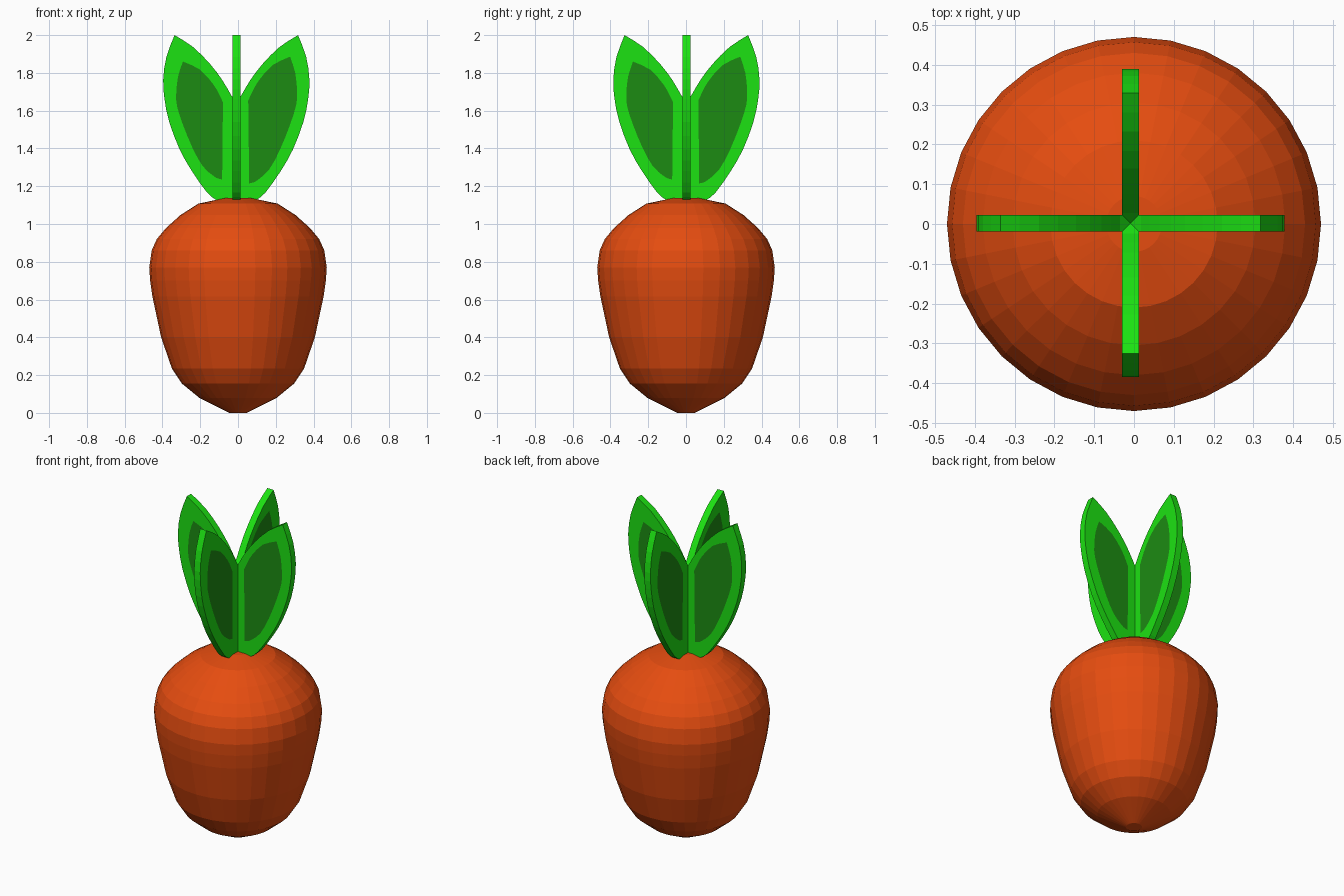
import bpy, bmesh, math
from mathutils import Matrix, Vector

if "Cube" in bpy.data.objects:
    bpy.data.objects.remove(bpy.data.objects["Cube"])


def material(name, rgb):
    m = bpy.data.materials.new(name)
    m.diffuse_color = (*rgb, 1)
    m.use_nodes = True
    m.node_tree.nodes["Principled BSDF"].inputs["Base Color"].default_value = m.diffuse_color
    return m


ORANGE = material("orange", (0.787, 0.073, 0.005))
GREEN = material("leaf_green", (0.0116, 0.76, 0.006))
DARK = material("dark_green", (0.0116, 0.26, 0.006))


def finish(bm, name, mats):
    mesh = bpy.data.meshes.new(name)
    bmesh.ops.recalc_face_normals(bm, faces=bm.faces)
    bm.to_mesh(mesh)
    bm.free()
    for m in mats:
        mesh.materials.append(m)
    ob = bpy.data.objects.new(name, mesh)
    bpy.context.collection.objects.link(ob)
    return ob


# Root: faceted 32-sided lathe of (radius, height)
SIDES = 32
root_profile = [(0.045, 0), (0.205, 0.08), (0.298, 0.156), (0.35, 0.235),
                (0.407, 0.40), (0.453, 0.615), (0.465, 0.70), (0.47, 0.77),
                (0.457, 0.86), (0.43, 0.92), (0.38, 0.98), (0.305, 1.047),
                (0.21, 1.108), (0.07, 1.137)]
bm = bmesh.new()
rings = [[bm.verts.new((r * math.cos(2 * math.pi * i / SIDES),
                        r * math.sin(2 * math.pi * i / SIDES), z))
          for i in range(SIDES)] for r, z in root_profile]
for a, b in zip(rings, rings[1:]):
    for i in range(SIDES):
        j = (i + 1) % SIDES
        bm.faces.new((a[i], a[j], b[j], b[i]))
bm.faces.new(rings[0][::-1])
bm.faces.new(rings[-1])
finish(bm, "root", [ORANGE])

# Leaf outline and matching dark panel outline (distance from stem, height)
outline = [(0, 1.12), (0.08, 1.115), (0.11, 1.13), (0.155, 1.167),
           (0.235, 1.28), (0.30, 1.395), (0.355, 1.54), (0.38, 1.66),
           (0.387, 1.765), (0.37, 1.885), (0.327, 2.0), (0.23, 1.938),
           (0.137, 1.845), (0.073, 1.76), (0.026, 1.68), (0, 1.65)]
panel = [(0.067, 1.30), (0.068, 1.215), (0.09, 1.22), (0.116, 1.235),
         (0.175, 1.29), (0.232, 1.395), (0.285, 1.527), (0.317, 1.63),
         (0.322, 1.70), (0.312, 1.80), (0.285, 1.886), (0.19, 1.84),
         (0.116, 1.755), (0.085, 1.70), (0.063, 1.653), (0.064, 1.60)]
# The panel on the reverse side is slightly smaller
panel_back = [(0.075 + (x - 0.068) * 0.957, 1.236 + (z - 1.215) * 0.93)
              for x, z in panel]
HALF = 0.021
CORNERS = {0, 1, 10, 14, 15}


def rounded(points):
    """Add a curved midpoint to each segment, keeping the corners sharp."""
    p = [Vector(q) for q in points]
    n = len(p)
    out = []
    for i in range(n):
        j = (i + 1) % n
        before = 2 * p[i] - p[j] if i in CORNERS else p[i - 1]
        after = 2 * p[j] - p[i] if j in CORNERS else p[(j + 1) % n]
        out += [p[i], (9 * (p[i] + p[j]) - before - after) / 16]
    return out


def leaf(name, angle):
    bm = bmesh.new()
    rims = []
    n = 2 * len(outline)
    for y, inner in ((-HALF, panel), (HALF, panel_back)):
        rim = [bm.verts.new((x, y, z)) for x, z in rounded(outline)]
        inset = [bm.verts.new((x, y, z)) for x, z in rounded(inner)]
        for i in range(n):
            j = (i + 1) % n
            bm.faces.new((rim[i], rim[j], inset[j], inset[i]))
        bm.faces.new(inset).material_index = 1
        rims.append(rim)
    for i in range(n):
        j = (i + 1) % n
        bm.faces.new((rims[0][i], rims[0][j], rims[1][j], rims[1][i]))
    bm.transform(Matrix.Translation(Vector((-0.009, 0.002, 0)))
                 @ Matrix.Rotation(angle, 4, 'Z'))
    finish(bm, name, [GREEN, DARK])


# Four leaves in a cross
for k, side in enumerate(("right", "back", "left", "front")):
    leaf("leaf_" + side, k * math.pi / 2)
